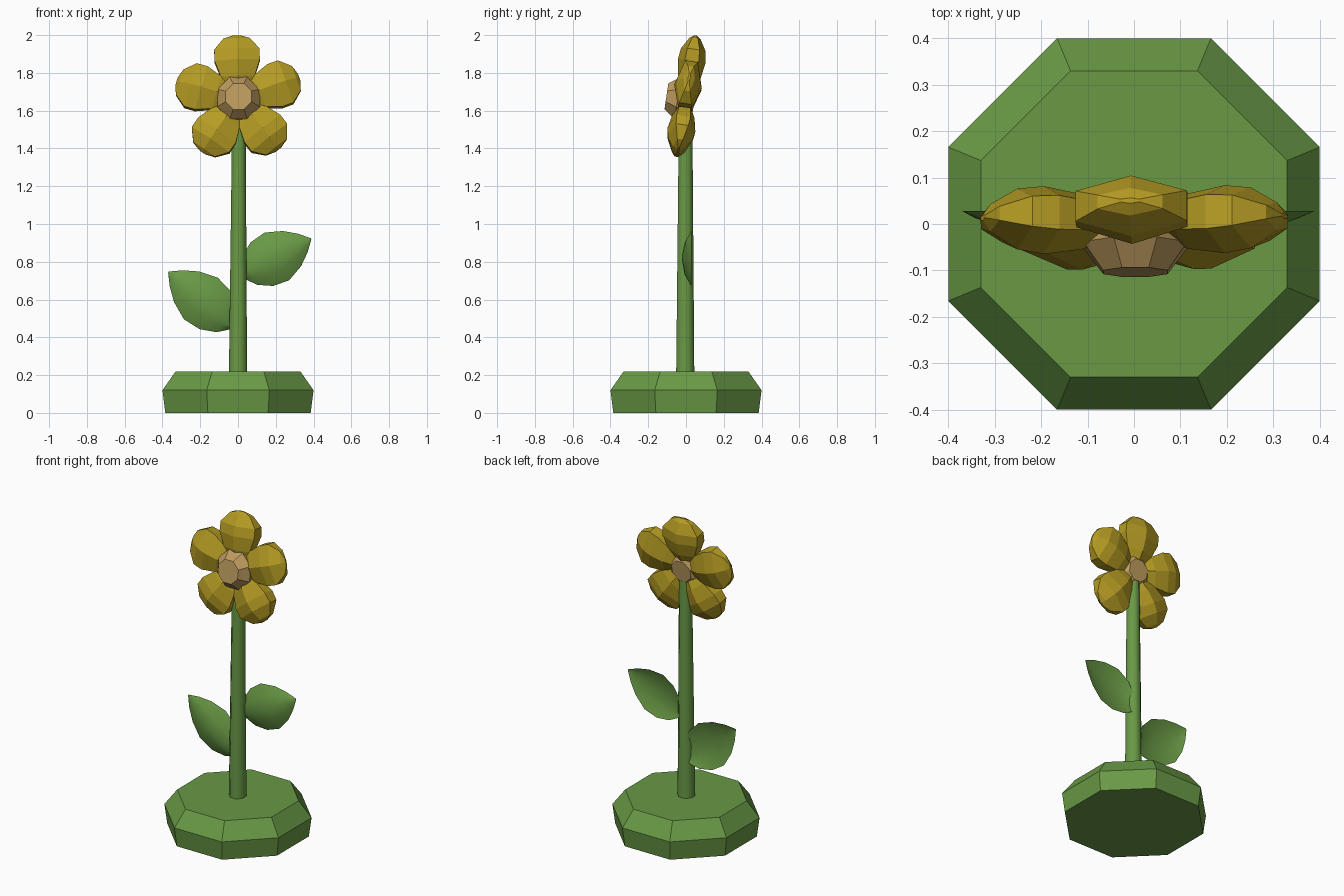
import bpy, bmesh, math
from mathutils import Matrix, Vector

if "Cube" in bpy.data.objects:
    bpy.data.objects.remove(bpy.data.objects["Cube"])


def material(name, rgb):
    m = bpy.data.materials.new(name)
    m.diffuse_color = (*rgb, 1)
    m.use_nodes = True
    m.node_tree.nodes["Principled BSDF"].inputs["Base Color"].default_value = m.diffuse_color
    return m


GREEN = material("leaf green", (0.14, 0.32, 0.06))
YELLOW = material("petal yellow", (0.46, 0.33, 0.017))
TAN = material("centre tan", (0.52, 0.33, 0.115))


def loft(name, rings, mat, matrix=Matrix(), smooth=None):
    """Skin equal-length rings of points, capping both ends."""
    bm = bmesh.new()
    rows = [[bm.verts.new(matrix @ Vector(p)) for p in ring] for ring in rings]
    n = len(rows[0])
    for a, b in zip(rows, rows[1:]):
        for i in range(n):
            j = (i + 1) % n
            bm.faces.new((a[i], a[j], b[j], b[i]))
    bm.faces.new(rows[0][::-1])
    bm.faces.new(rows[-1])
    bmesh.ops.remove_doubles(bm, verts=bm.verts, dist=0.0005)
    bmesh.ops.recalc_face_normals(bm, faces=bm.faces)
    mesh = bpy.data.meshes.new(name)
    bm.to_mesh(mesh)
    bm.free()
    mesh.materials.append(mat)
    ob = bpy.data.objects.new(name, mesh)
    bpy.context.collection.objects.link(ob)
    if smooth:
        bpy.ops.object.select_all(action='DESELECT')
        ob.select_set(True)
        bpy.context.view_layer.objects.active = ob
        bpy.ops.object.shade_smooth_by_angle(angle=math.radians(smooth))
    return ob


def polygon(n, r, z, x=0, y=0):
    """Regular polygon with a flat side facing each axis."""
    return [(x + r * math.cos(math.tau * (i + .5) / n),
             y + r * math.sin(math.tau * (i + .5) / n), z) for i in range(n)]


# Octagonal base with a bevelled top (sizes are side-to-centre distances)
k = math.cos(math.pi / 8)
loft("base", [polygon(8, a / k, z) for a, z in
              ((0.385, 0), (0.40, 0.12), (0.33, 0.22))], GREEN)

# Tapered stem
loft("stem", [polygon(8, 0.052, 0.2, 0, -0.004),
              polygon(8, 0.038, 1.63, 0.005, -0.002)], GREEN, smooth=50)

# Flower head: local z points out of the face, tilted slightly upward
head = (Matrix.Translation((0.003, 0.0, 1.66))
        @ Matrix.Rotation(math.radians(90 - 8.5), 4, 'X'))

# Faceted flower centre
loft("flower_centre", [polygon(8, r, z) for r, z in
                       ((0.07, -0.045), (0.118, 0.0), (0.122, 0.045), (0.075, 0.105))],
     TAN, head)

# Five petals, each a hexagonal section growing outward: (distance, half width, half depth)
PETAL = ((0.03, 0.03, 0.025), (0.12, 0.09, 0.06), (0.205, 0.12, 0.074),
         (0.265, 0.12, 0.066), (0.325, 0.07, 0.03), (0.342, 0.02, 0.006))
for i in range(5):
    rings = [[(d, -w, -t / 2), (d, 0, -t), (d, w, -t / 2),
              (d, w, t / 2), (d, 0, t), (d, -w, t / 2)] for d, w, t in PETAL]
    loft(f"petal_{i + 1}", rings, YELLOW,
         head @ Matrix.Rotation(math.radians(92 + 72 * i), 4, 'Z'))

# Cupped leaves: sharp rims set back, rounded midrib pushed forward
LEAF = ((0, 0.03), (0.1, 0.085), (0.28, 0.13), (0.5, 0.142),
        (0.72, 0.105), (0.88, 0.055), (1, 0.003))


def leaf(name, base, tip):
    base, tip = Vector(base), Vector(tip)
    along = tip - base
    side = Vector((-along.z, 0, along.x)).normalized()
    rings = []
    for t, w in LEAF:
        c = base + along * t
        depth = 0.05 * w / 0.142

        def pt(s, back):
            y = -depth * (1 - s * s) + back * (1 - abs(s)) * 0.4 * depth
            return c + side * (s * w) + Vector((0, y, 0))
        rings.append([pt(s, 0) for s in (-1, -.5, 0, .5, 1)]
                     + [pt(s, 1) for s in (.5, 0, -.5)])
    loft(name, rings, GREEN, smooth=60)


leaf("right_leaf", (0.025, 0.028, 0.735), (0.387, 0.028, 0.922))
leaf("left_leaf", (-0.025, 0.028, 0.465), (-0.368, 0.028, 0.746))
